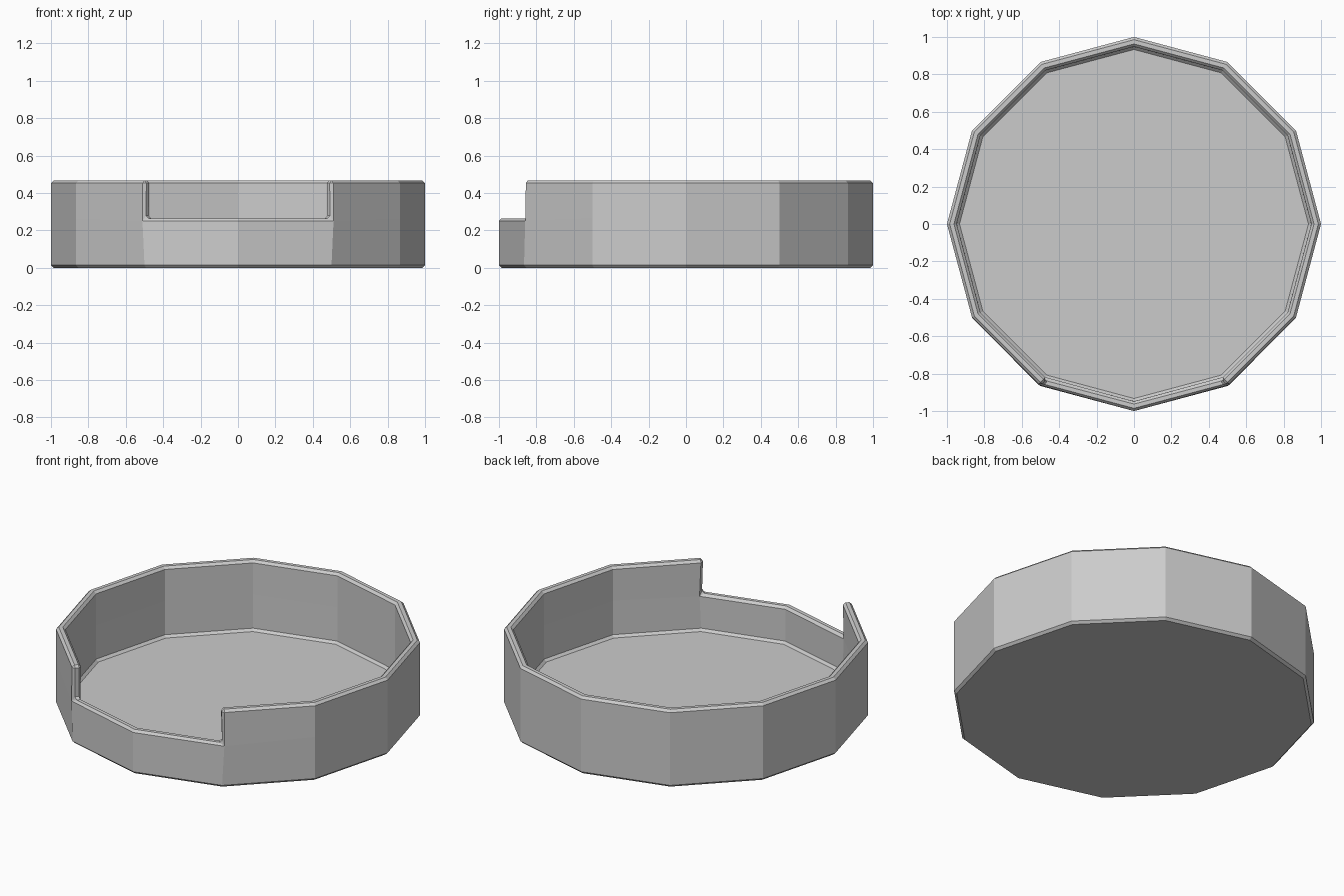
import bpy, bmesh
from math import sin, cos, radians

if "Cube" in bpy.data.objects:
    bpy.data.objects.remove(bpy.data.objects["Cube"])

SIDES = 12
LEVELS = (0.0, 0.265, 0.467)     # base, low front rim, full rim

bm = bmesh.new()
rings = [[bm.verts.new((cos(radians(30 * i)), sin(radians(30 * i)), z))
          for i in range(SIDES)] for z in LEVELS]

# floor
bm.faces.new(rings[0][::-1])

# walls, leaving the upper band open on the two front sides
for k in range(2):
    for i in range(SIDES):
        if k == 1 and i in (8, 9):
            continue
        j = (i + 1) % SIDES
        bm.faces.new((rings[k][i], rings[k][j], rings[k + 1][j], rings[k + 1][i]))
bmesh.ops.delete(bm, geom=[v for v in bm.verts if not v.link_faces], context='VERTS')
bm.normal_update()

mesh = bpy.data.meshes.new("open_front_dish")
bm.to_mesh(mesh)
bm.free()
dish = bpy.data.objects.new("open_front_dish", mesh)
bpy.context.collection.objects.link(dish)

# wall thickness, inward
shell = dish.modifiers.new("thickness", 'SOLIDIFY')
shell.thickness = 0.05
shell.offset = -1
shell.use_even_offset = True

# small chamfer on rims and base
edge = dish.modifiers.new("chamfer", 'BEVEL')
edge.width = 0.014
edge.segments = 1
edge.limit_method = 'ANGLE'
edge.angle_limit = radians(40)
